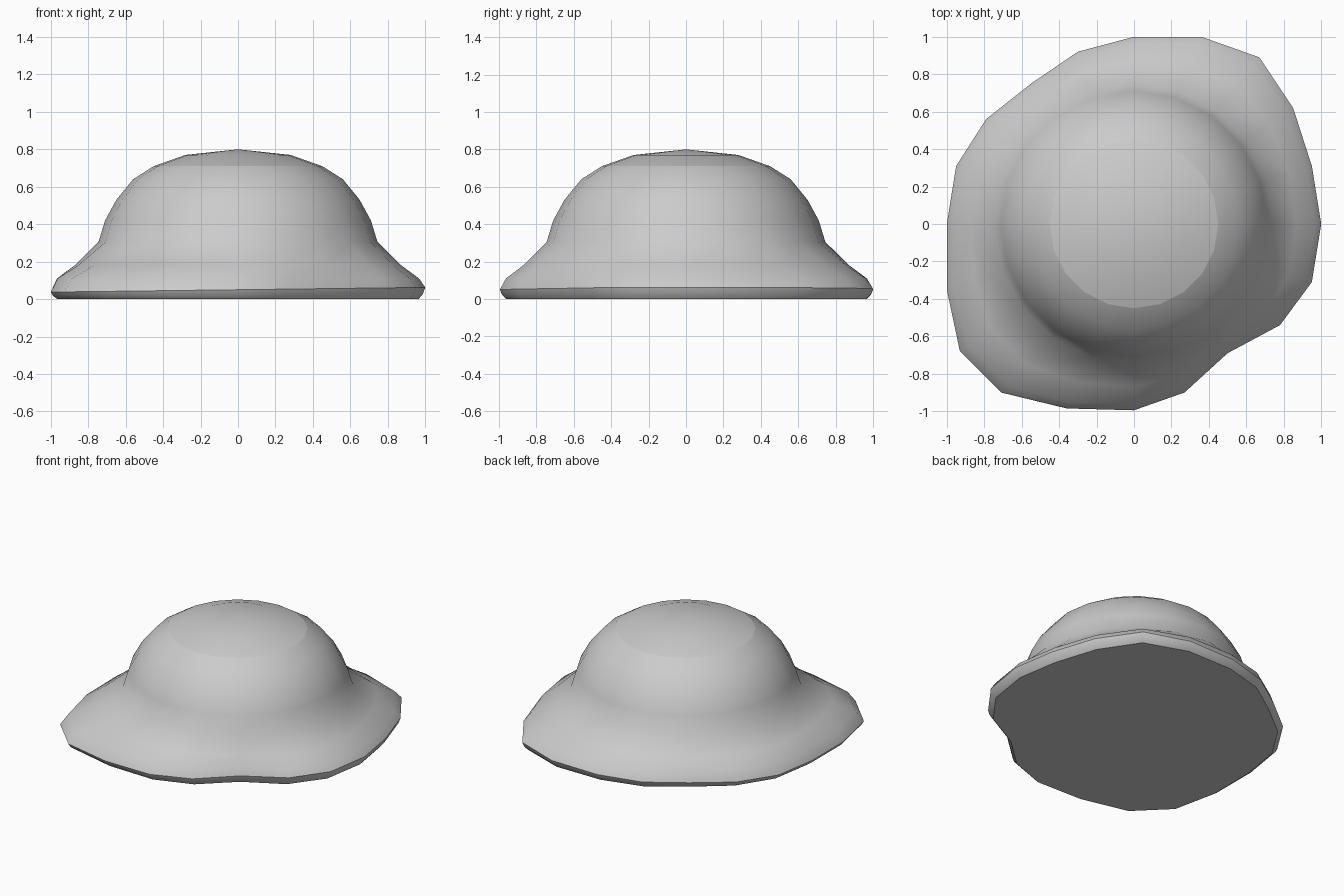
import bpy, bmesh, math

if "Cube" in bpy.data.objects:
    bpy.data.objects.remove(bpy.data.objects["Cube"])

# Wavy outer outline seen from above, clockwise from the back
outline = [(0, 1), (.36, 1), (.67, .89), (.85, .62), (.95, .31),
           (1, 0), (.95, -.31), (.78, -.54), (.5, -.69), (.27, -.9),
           (0, -.995), (-.36, -.985), (-.71, -.9), (-.93, -.68), (-1, -.35),
           (-1, 0), (-.95, .31), (-.79, .56), (-.55, .75), (-.3, .92)]
N = len(outline)
FOOT = .745

# Round dome profile (radius, height), top to foot
dome = [(.28, .77), (.45, .71), (.56, .64), (.65, .53), (.71, .42), (FOOT, .305)]
# Skirt profile (blend from foot circle to outline, height)
skirt = [(.5, .18), (.87, .11)]
# Rim and underside (outline scale, height)
rim = [(1, .05), (.988, .022), (.965, 0)]


def circle_point(i, r):
    a = math.pi / 2 - i * math.tau / N
    return r * math.cos(a), r * math.sin(a)


bm = bmesh.new()
rings = []
for r, z in dome:
    rings.append([bm.verts.new((*circle_point(i, r), z)) for i in range(N)])
for t, z in skirt:
    ring = []
    for i, (ox, oy) in enumerate(outline):
        cx, cy = circle_point(i, FOOT)
        ring.append(bm.verts.new((cx + (ox - cx) * t, cy + (oy - cy) * t, z)))
    rings.append(ring)
for s, z in rim:
    ring = []
    for x, y in outline:
        # rim is slightly higher on the right
        h = z * (1 + .25 * x)
        ring.append(bm.verts.new((x * s, y * s, h)))
    rings.append(ring)

# Walls between rings, pointed cap and flat base
for a, b in zip(rings, rings[1:]):
    for i in range(N):
        j = (i + 1) % N
        bm.faces.new((a[i], a[j], b[j], b[i]))
tip = bm.verts.new((0, 0, .8))
for i in range(N):
    bm.faces.new((tip, rings[0][(i + 1) % N], rings[0][i]))
bm.faces.new(rings[-1])
bmesh.ops.recalc_face_normals(bm, faces=bm.faces)

# Visible seams: cap edge and base edge stay sharp
for f in bm.faces:
    f.smooth = True
for ring in (rings[1], rings[-3], rings[-1]):
    for i in range(N):
        bm.edges.get((ring[i], ring[(i + 1) % N])).smooth = False

mesh = bpy.data.meshes.new("domed_mound")
bm.to_mesh(mesh)
bm.free()
obj = bpy.data.objects.new("domed_mound", mesh)
bpy.context.collection.objects.link(obj)
